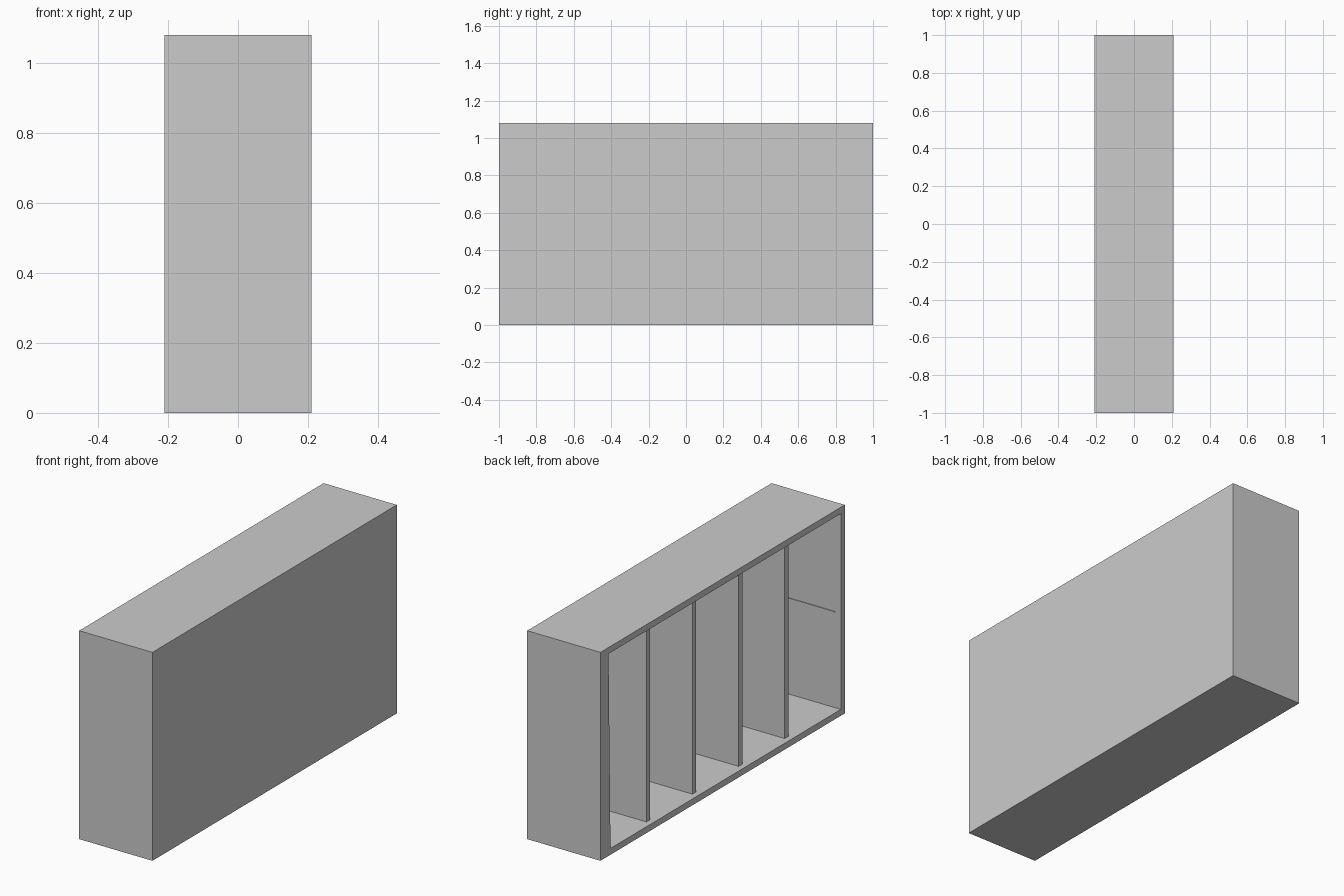
import bpy
import bmesh

if "Cube" in bpy.data.objects:
    bpy.data.objects.remove(bpy.data.objects["Cube"])

W, L, H = 0.21, 1.0, 1.08   # half depth, half length, height
T = 0.033                   # board thickness


def board(name, x, y, z):
    """Box board from (min, max) ranges on each axis."""
    bm = bmesh.new()
    bmesh.ops.create_cube(bm, size=1)
    for v in bm.verts:
        v.co = [r[0] if c < 0 else r[1] for c, r in zip(v.co, (x, y, z))]
    me = bpy.data.meshes.new(name)
    bm.to_mesh(me)
    bm.free()
    ob = bpy.data.objects.new(name, me)
    bpy.context.collection.objects.link(ob)
    return ob


# Outer case, open on the -x side
board("bottom_board", (-W, W), (-L, L), (0, T))
board("top_board", (-W, W), (-L, L), (H - T, H))
board("back_panel", (W - T, W), (-L, L), (T, H - T))
board("end_board_near", (-W, W - T), (-L, -L + T), (T, H - T))

# Far end board is thicker, its inner face leaning slightly inward at the foot
far = board("end_board_far", (-W, W - T), (L - 0.066, L), (T, H - T))
for v in far.data.vertices:
    if v.co.y < L - 0.01 and v.co.z < 0.5:
        v.co.y -= 0.016

# Four upright dividers, set back from the opening
for i in range(4):
    y = (i - 1.5) * 0.377
    board(f"divider_{i + 1}", (-W + 0.03, W - T), (y - 0.015, y + 0.015), (T, H - T))

# Slim ledge on the inside of the near end board
board("shelf_ledge", (-W + 0.034, W - T), (-L + T, -L + T + 0.004), (0.525, 0.532))
